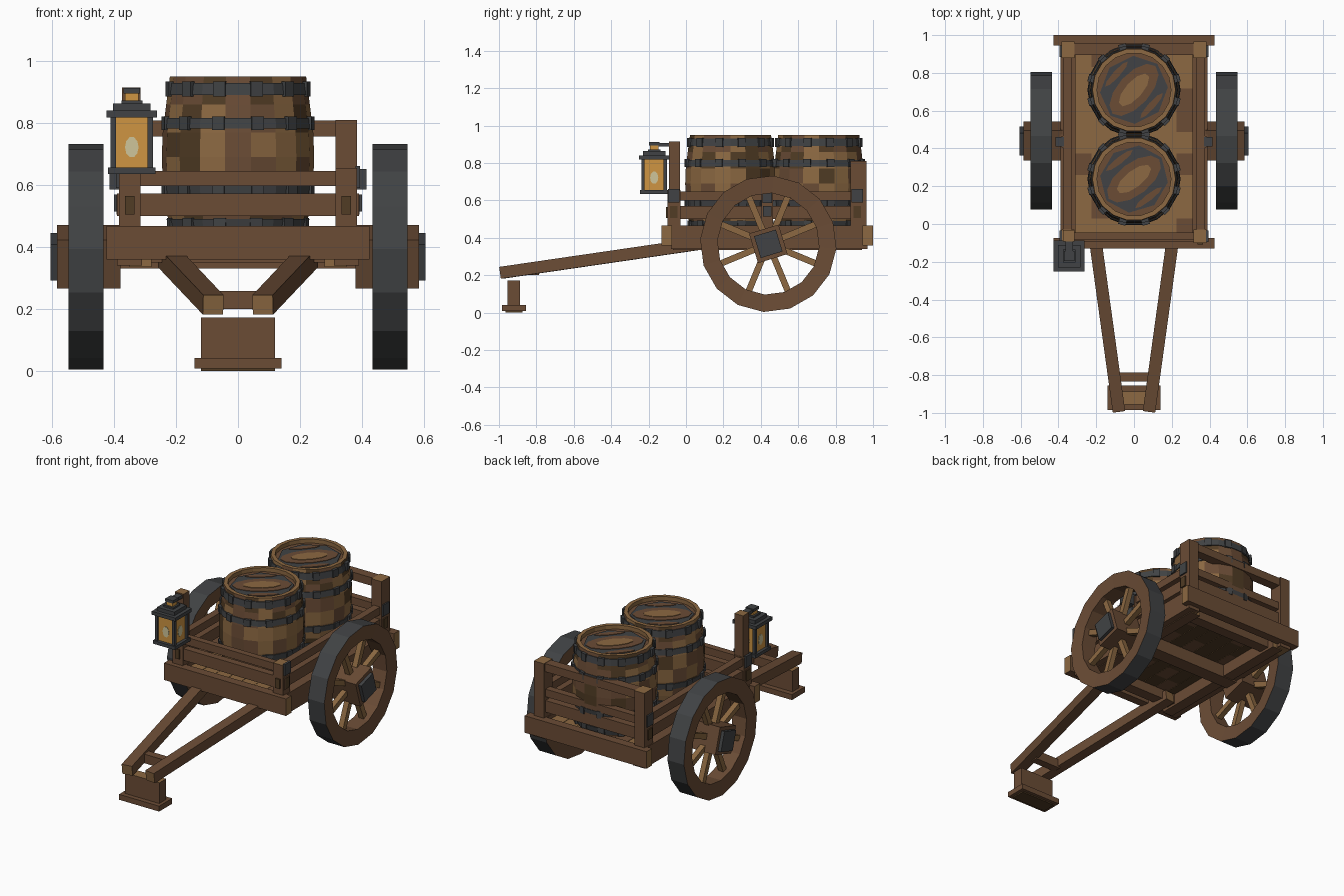
import bpy, bmesh, math, random
from mathutils import Matrix, Vector

random.seed(4)
if "Cube" in bpy.data.objects:
    bpy.data.objects.remove(bpy.data.objects["Cube"], do_unlink=True)


def material(name, r, g, b):
    m = bpy.data.materials.new(name)
    m.use_nodes = True
    m.diffuse_color = (r, g, b, 1)
    m.node_tree.nodes["Principled BSDF"].inputs["Base Color"].default_value = (r, g, b, 1)
    return m


BROWN = material("brown wood", .145, .072, .036)
TAN = material("tan wood", .262, .140, .054)
DARK = material("dark wood", .082, .045, .018)
IRON = material("dark iron", .052, .055, .058)
GLOW = material("amber glass", .62, .30, .055)
FLAME = material("pale flame", .62, .56, .32)


def finish(name, bm, mats):
    bmesh.ops.recalc_face_normals(bm, faces=bm.faces)
    me = bpy.data.meshes.new(name)
    bm.to_mesh(me)
    bm.free()
    for m in mats:
        me.materials.append(m)
    ob = bpy.data.objects.new(name, me)
    bpy.context.collection.objects.link(ob)
    return ob


def block(name, size, matrix, mat, end=None, end_mat=TAN):
    """Box; faces along the local axis 'end' take the end-grain colour."""
    bm = bmesh.new()
    bmesh.ops.create_cube(bm, size=1)
    bmesh.ops.scale(bm, vec=size, verts=bm.verts)
    bm.normal_update()
    for f in bm.faces:
        f.material_index = int(end is not None and abs(f.normal[end]) > .9)
    bm.transform(matrix)
    return finish(name, bm, [mat, end_mat])


def box(name, x, y, z, mat=BROWN, end=None):
    mid = [(a + b) / 2 for a, b in (x, y, z)]
    return block(name, [abs(b - a) for a, b in (x, y, z)], Matrix.Translation(mid), mat, end)


def bar(name, p, q, w, h, mat=BROWN, end=None):
    p, q = Vector(p), Vector(q)
    rot = (q - p).to_track_quat('Y', 'Z').to_matrix().to_4x4()
    return block(name, (w, (q - p).length, h), Matrix.Translation((p + q) / 2) @ rot, mat, end)


def revolve(name, profile, n, matrix, mats, rule, closed=True, phase=0):
    """Spin (radius, height) points; rule(segment, side) picks the material."""
    bm = bmesh.new()
    rings = []
    for i in range(n):
        a = phase + i * math.tau / n
        rings.append([bm.verts.new((r * math.cos(a), r * math.sin(a), z)) for r, z in profile])
    k = len(profile)
    for i in range(n):
        a, b = rings[i], rings[(i + 1) % n]
        for j in range(k if closed else k - 1):
            f = bm.faces.new((a[j], b[j], b[(j + 1) % k], a[(j + 1) % k]))
            f.material_index = rule(j, i)
    bm.transform(matrix)
    return finish(name, bm, mats)


def plate(name, center, rx, ry, angle, n, mat, h=.004):
    """Thin flat oval lying level."""
    bm = bmesh.new()
    bmesh.ops.create_cone(bm, cap_ends=True, segments=n, radius1=1, radius2=1, depth=h)
    bm.transform(Matrix.Translation(center) @ Matrix.Rotation(angle, 4, 'Z')
                 @ Matrix.Diagonal((rx, ry, 1, 1)))
    return finish(name, bm, [mat])


# Bed frame: end beams and side sills
box("front_beam", (-.425, .425), (-.13, -.075), (.36, .467), end=0)
box("back_beam", (-.425, .425), (.945, 1.0), (.36, .467), end=0)
for s, side in ((-1, "right"), (1, "left")):
    box(side + "_sill", (s * .31, s * .39), (-.08, .97), (.34, .465))
    box(side + "_bearer", (s * .28, s * .35), (-.07, .94), (.335, .41), end=1)

# Floor planks, each sawn into lengths of varying colour
for i in range(7):
    bm = bmesh.new()
    bmesh.ops.create_grid(bm, x_segments=1, y_segments=9, size=.5)
    bmesh.ops.solidify(bm, geom=bm.faces[:], thickness=.03)
    bm.transform(Matrix.Translation((-.27 + i * .09, .43, .44)) @ Matrix.Diagonal((.088, 1.03, 1, 1)))
    bm.normal_update()
    for f in bm.faces:
        up = f.normal.z > .5 or abs(f.normal.z) < .5
        f.material_index = random.choice((0, 0, 1)) if up else random.choice((1, 2, 2))
    finish("floor_plank", bm, [TAN, BROWN, DARK])

# Under-bed cross beams and axle
for y in (.0, .86):
    box("cross_beam", (-.31, .31), (y - .035, y + .035), (.35, .412))
box("axle", (-.42, .42), (.395, .485), (.33, .412))

# Corner posts, side rails and brackets
for s, side in ((-1, "right"), (1, "left")):
    box(side + "_front_post", (s * .315, s * .385), (-.1, -.03), (.46, .655), end=2)
    box(side + "_back_post", (s * .315, s * .385), (.88, .965), (.34, .81), end=2)
    box(side + "_middle_post", (s * .33, s * .385), (.405, .465), (.46, .645))
    box(side + "_lower_rail", (s * .33, s * .375), (-.05, .92), (.5, .57))
    box(side + "_upper_rail", (s * .33, s * .375), (-.05, .92), (.6, .648))
    for y, z in ((-.065, .59), (.915, .59)):
        box(side + "_corner_bracket", (s * .38, s * .394), (y - .03, y + .03), (z, .662), IRON)
        box(side + "_rail_peg", (s * .384, s * .392), (y - .02, y + .02), (.505, .57), DARK)
    box(side + "_middle_bracket", (s * .37, s * .415), (.41, .46), (.585, .652), IRON)
    box(side + "_middle_peg", (s * .37, s * .4), (.413, .457), (.515, .57), IRON)
    box(side + "_front_peg", (s * .335, s * .365), (-.108, -.1), (.505, .565), DARK)

# Front and back rails
box("front_lower_rail", (-.39, .39), (-.095, -.05), (.5, .573))
box("front_upper_rail", (-.32, .32), (-.085, -.045), (.597, .645))
box("back_lower_rail", (-.33, .33), (.905, .95), (.5, .573))
box("back_middle_rail", (-.33, .33), (.905, .95), (.597, .645))
box("back_top_rail", (-.385, .385), (.895, .955), (.757, .808))

# Wheels
CY, CZ, TILT = .44, .368, math.radians(17)
for s, side in ((-1, "right"), (1, "left")):
    place = Matrix.Translation((0, CY, CZ)) @ Matrix.Rotation(math.pi / 2, 4, 'Y')
    rim = [(.365, s * .434), (.365, s * .548), (.272, s * .54), (.272, s * .442)]
    revolve(side + "_wheel_rim", rim, 16, place, [IRON, BROWN], lambda j, i: int(j != 0),
            phase=math.radians(-4))
    for i in range(8):
        a = math.radians(22.5 + 45 * i)
        d = Vector((0, math.cos(a), math.sin(a)))
        c = Vector((s * .49, CY, CZ))
        bar(side + "_wheel_spoke", c + d * .05, c + d * .285, .034, .034, TAN)
    turn = Matrix.Rotation(TILT, 4, 'X')
    block(side + "_hub", (.205, .165, .165), Matrix.Translation((s * .482, CY, CZ)) @ turn, BROWN)
    block(side + "_hub_cap", (.1, .122, .122), Matrix.Translation((s * .555, CY, CZ)) @ turn, IRON)

# Draw shafts with cross bar and resting foot
for s, side in ((-1, "right"), (1, "left")):
    bar(side + "_shaft", (s * .08, -.99, .213), (s * .225, .06, .366), .066, .064, end=1)
box("shaft_cross_bar", (-.09, .09), (-.835, -.785), (.2, .257))
box("foot_post", (-.12, .12), (-.955, -.888), (.035, .172), end=2)
box("foot_base", (-.14, .14), (-.985, -.855), (.008, .042))
box("foot_sole", (-.12, .12), (-.965, -.875), (0, .01), DARK)

# Barrels
wall = [(.0, .44), (.215, .44), (.232, .52), (.243, .61), (.246, .69), (.243, .77),
        (.232, .86), (.220, .95), (.196, .95), (.196, .925), (.0, .925)]


def wall_radius(z):
    for (r0, z0), (r1, z1) in zip(wall[1:], wall[2:]):
        if z <= z1:
            return r0 + (r1 - r0) * (z - z0) / (z1 - z0)


for by, angle in ((.238, 38), (.71, 48)):
    place = Matrix.Translation((0, by, 0))
    staves = [[random.choice((0, 0, 1, 1, 2)) for j in range(7)] for i in range(18)]

    def stave_rule(j, i):
        if j in (7, 8):
            return 0
        if j in (0, 9):
            return 1
        return staves[i][j // 2 * 2 if i % 2 else j]

    barrel = revolve("barrel", wall, 18, place, [TAN, BROWN, DARK], stave_rule, closed=False)
    bm = bmesh.new()
    bm.from_mesh(barrel.data)
    bmesh.ops.remove_doubles(bm, verts=bm.verts, dist=1e-5)
    bm.to_mesh(barrel.data)
    bm.free()
    # Iron hoops with raised clamps
    for z0, z1 in ((.45, .49), (.565, .6), (.782, .817), (.89, .93)):
        ra, rb = wall_radius(z0), wall_radius(z1)
        hoop = [(ra - .01, z0), (ra + .005, z0), (rb + .005, z1), (rb - .01, z1)]
        revolve("barrel_hoop", hoop, 18, place, [IRON], lambda j, i: 0)
        for i in range(12):
            a = (i + .5) * math.tau / 12
            r = (ra + rb) / 2 - .002
            m = place @ Matrix.Rotation(a, 4, 'Z') @ Matrix.Translation((r, 0, (z0 + z1) / 2))
            block("hoop_clamp", (.026, .04, z1 - z0 + .008), m, IRON)
    # Painted lid
    t = math.radians(angle)
    plate("lid_iron_panel", (0, by, .927), .185, .175, t, 8, IRON)
    plate("lid_wood_patch", (0, by, .930), .17, .085, t, 12, BROWN)
    plate("lid_pale_grain", (0, by, .933), .11, .045, t, 10, TAN)
    for k in (-1, 1):
        off = Vector((-math.sin(t), math.cos(t), 0)) * k * .125
        plate("lid_side_grain", Vector((0, by, .930)) + off, .09, .018, t, 8, BROWN)

# Lantern post and arm
LX, LY = -.343, -.17
box("lantern_post", (-.375, -.315), (-.092, -.033), (.64, .915), end=2)
box("lantern_arm", (LX - .02, LX + .02), (-.185, -.085), (.888, .908), IRON)


def centred(name, h, z0, z1, mat):
    box(name, (LX - h, LX + h), (LY - h, LY + h), (z0, z1), mat)


# Lantern
centred("lantern_base", .077, .635, .656, IRON)
centred("lantern_glass", .058, .65, .82, GLOW)
centred("lantern_roof", .082, .818, .840, IRON)
centred("lantern_roof_step", .06, .838, .863, IRON)
centred("lantern_chimney", .022, .86, .897, GLOW)
centred("lantern_chimney_collar", .034, .862, .873, IRON)
centred("lantern_finial", .027, .895, .913, IRON)
for sx in (-1, 1):
    for sy in (-1, 1):
        x, y = LX + sx * .06, LY + sy * .06
        box("lantern_corner", (x - .009, x + .009), (y - .009, y + .009), (.65, .82), IRON)
for i in range(4):
    m = (Matrix.Translation((LX, LY, .722)) @ Matrix.Rotation(i * math.pi / 2, 4, 'Z')
         @ Matrix.Translation((.058, 0, 0)) @ Matrix.Rotation(math.pi / 2, 4, 'Y'))
    flame = plate("lantern_flame", (0, 0, 0), .034, .022, 0, 10, FLAME)
    flame.data.transform(m)
